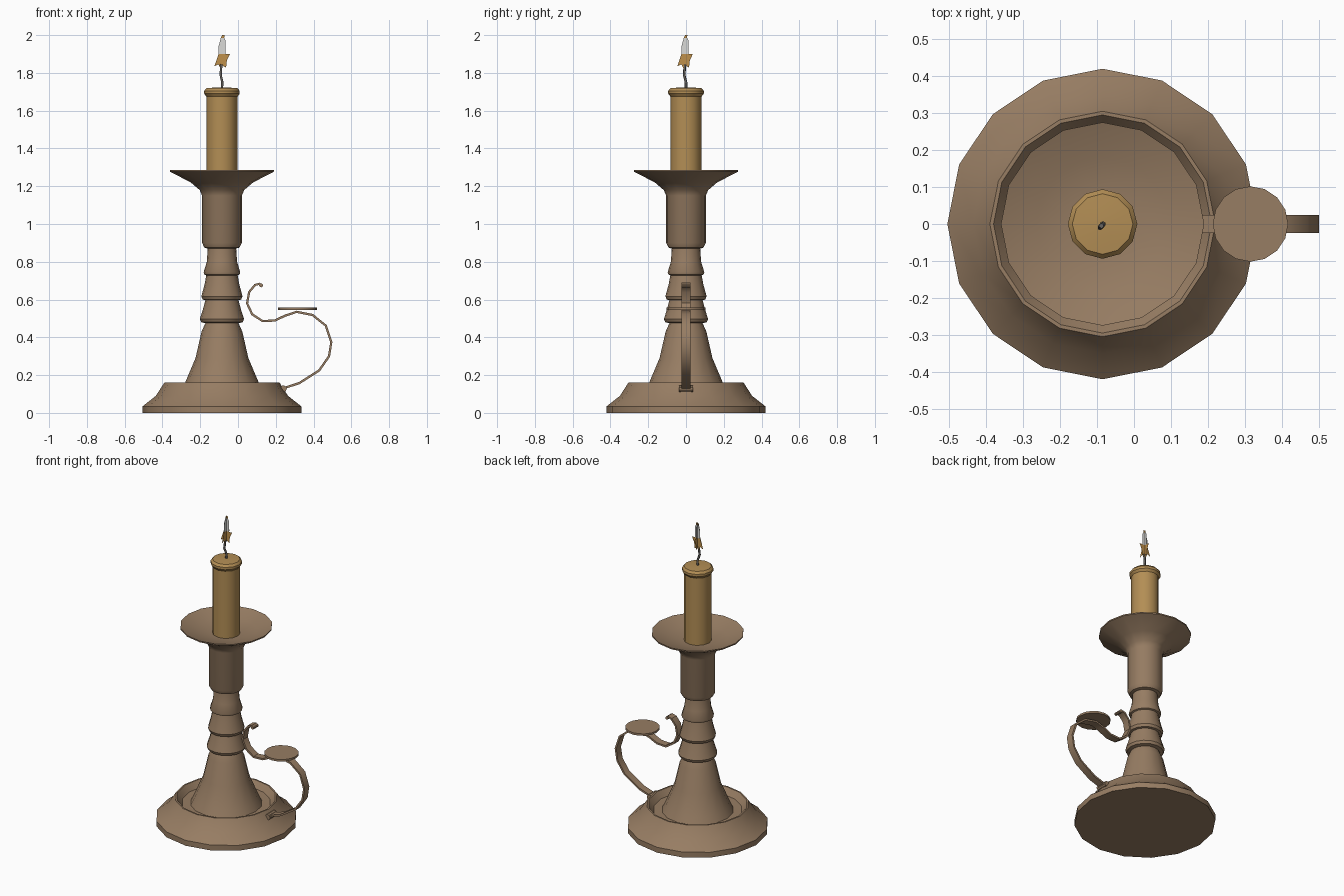
import bpy, bmesh, math
from mathutils import Vector

if "Cube" in bpy.data.objects:
    bpy.data.objects.remove(bpy.data.objects["Cube"])

AXIS = -0.085  # x of the turned parts


def material(name, rgb):
    m = bpy.data.materials.new(name)
    m.use_nodes = True
    m.diffuse_color = (*rgb, 1)
    m.node_tree.nodes["Principled BSDF"].inputs["Base Color"].default_value = (*rgb, 1)
    return m


bronze = material("bronze", (0.31, 0.205, 0.125))
wax = material("wax", (0.45, 0.27, 0.09))
wick_grey = material("wick grey", (0.13, 0.12, 0.11))
flame_gold = material("flame gold", (0.52, 0.28, 0.07))
flame_white = material("flame white", (0.7, 0.7, 0.68))


def finish(name, bm, mats, smooth=True, recalc=True):
    if recalc:
        bmesh.ops.recalc_face_normals(bm, faces=bm.faces)
    mesh = bpy.data.meshes.new(name)
    bm.to_mesh(mesh)
    bm.free()
    for m in mats:
        mesh.materials.append(m)
    ob = bpy.data.objects.new(name, mesh)
    bpy.context.collection.objects.link(ob)
    if smooth:
        bpy.ops.object.select_all(action="DESELECT")
        ob.select_set(True)
        bpy.context.view_layer.objects.active = ob
        bpy.ops.object.shade_smooth_by_angle(angle=math.radians(35))
    return ob


def lathe(name, profile, mat, sides=16, x=AXIS):
    """Turn (radius, z) points round a vertical axis and cap both ends."""
    bm = bmesh.new()
    rings = []
    for r, z in profile:
        rings.append([bm.verts.new((x + r * math.cos(a), r * math.sin(a), z))
                      for a in (math.tau * i / sides for i in range(sides))])
    for low, high in zip(rings, rings[1:]):
        for i in range(sides):
            j = (i + 1) % sides
            bm.faces.new((low[i], low[j], high[j], high[i]))
    bm.faces.new(rings[0])
    bm.faces.new(rings[-1])
    return finish(name, bm, [mat])


# Base with a recessed tray
lathe("base_tray", [(0.42, 0), (0.42, 0.035), (0.35, 0.09), (0.305, 0.16),
                    (0.295, 0.16), (0.265, 0.122), (0.2, 0.12)], bronze)

# Turned stem
lathe("stem", [(0.215, 0.118), (0.195, 0.16), (0.14, 0.29), (0.108, 0.43), (0.088, 0.475),
               (0.11, 0.48), (0.117, 0.497), (0.1, 0.55), (0.088, 0.597),
               (0.102, 0.6), (0.109, 0.617), (0.092, 0.68), (0.083, 0.728),
               (0.093, 0.732), (0.097, 0.745), (0.08, 0.8), (0.075, 0.875)], bronze)

# Candle socket flaring into the drip dish
lathe("socket_and_dish", [(0.075, 0.87), (0.093, 0.875), (0.105, 0.9), (0.105, 1.15),
                          (0.118, 1.18), (0.165, 1.22), (0.275, 1.277), (0.275, 1.285),
                          (0.18, 1.25), (0.085, 1.235)], bronze)

# Candle
lathe("candle", [(0.083, 1.23), (0.083, 1.675), (0.094, 1.69), (0.094, 1.705),
                 (0.082, 1.719), (0.03, 1.723)], wax, 12)

# Thumb rest and rolled foot of the handle
lathe("thumb_rest", [(0.102, 0.545), (0.102, 0.558)], bronze, 16, 0.315)


def roll(name, x, z, radius, length):
    bm = bmesh.new()
    bmesh.ops.create_cone(bm, cap_ends=True, segments=10, radius1=radius,
                          radius2=radius, depth=length)
    ob = finish(name, bm, [bronze])
    ob.rotation_euler.x = math.pi / 2
    ob.location = (x, 0, z)


roll("handle_foot", 0.24, 0.128, 0.018, 0.076)
roll("handle_tip", 0.122, 0.675, 0.01, 0.05)


def strap(name, path, width, thick):
    """Sweep a flat strip along an (x, z) path."""
    pts = [Vector(p) for p in path]
    bm = bmesh.new()
    rings = []
    for i, p in enumerate(pts):
        t = (pts[min(i + 1, len(pts) - 1)] - pts[max(i - 1, 0)]).normalized()
        n = Vector((-t.y, t.x)) * thick / 2
        rings.append([bm.verts.new(((p + n * s).x, y * width / 2, (p + n * s).y))
                      for s, y in ((1, 1), (1, -1), (-1, -1), (-1, 1))])
    for a, b in zip(rings, rings[1:]):
        for i in range(4):
            j = (i + 1) % 4
            bm.faces.new((a[i], a[j], b[j], b[i]))
    bm.faces.new(rings[0])
    bm.faces.new(rings[-1])
    return finish(name, bm, [bronze])


# Curled handle
strap("handle", [(0.24, 0.13), (0.325, 0.158), (0.43, 0.225), (0.482, 0.3), (0.494, 0.375),
                 (0.465, 0.462), (0.395, 0.518), (0.31, 0.535), (0.25, 0.515),
                 (0.195, 0.489), (0.13, 0.486), (0.075, 0.522), (0.048, 0.58),
                 (0.059, 0.64), (0.09, 0.677), (0.115, 0.684), (0.127, 0.668)], 0.048, 0.012)

# Bent wick
curve = bpy.data.curves.new("wick", "CURVE")
curve.dimensions = "3D"
curve.bevel_depth = 0.007
curve.bevel_resolution = 1
curve.use_fill_caps = True
line = curve.splines.new("POLY")
wick_path = [(0, 0, 1.715), (0.002, 0.0, 1.75), (-0.007, -0.01, 1.79), (-0.003, -0.005, 1.845)]
line.points.add(len(wick_path) - 1)
for point, (x, y, z) in zip(line.points, wick_path):
    point.co = (AXIS + x, y, z, 1)
curve.materials.append(wick_grey)
bpy.context.collection.objects.link(bpy.data.objects.new("wick", curve))

# Flame: two crossed upright sheets, white core with gold tip and skirt
core = [(-0.018, 1.9), (0.02, 1.9), (0.02, 1.97), (0.012, 1.985), (-0.006, 1.985), (-0.018, 1.94)]
tip = [(-0.006, 1.985), (0.012, 1.985), (0.013, 2.0), (0.002, 2.0)]
skirt = [(-0.018, 1.9), (-0.04, 1.835), (-0.018, 1.845), (-0.006, 1.82), (0.004, 1.838),
         (0.022, 1.828), (0.026, 1.865), (0.042, 1.9), (0.02, 1.9)]
for name, along_x in (("flame_across", True), ("flame_along", False)):
    bm = bmesh.new()
    for outline, slot in ((core, 0), (tip, 1), (skirt, 1)):
        face = bm.faces.new([bm.verts.new((AXIS + u, 0, z) if along_x else (AXIS, u - 0.006, z))
                             for u, z in outline])
        face.material_index = slot
    finish(name, bm, [flame_white, flame_gold], smooth=False, recalc=False)
